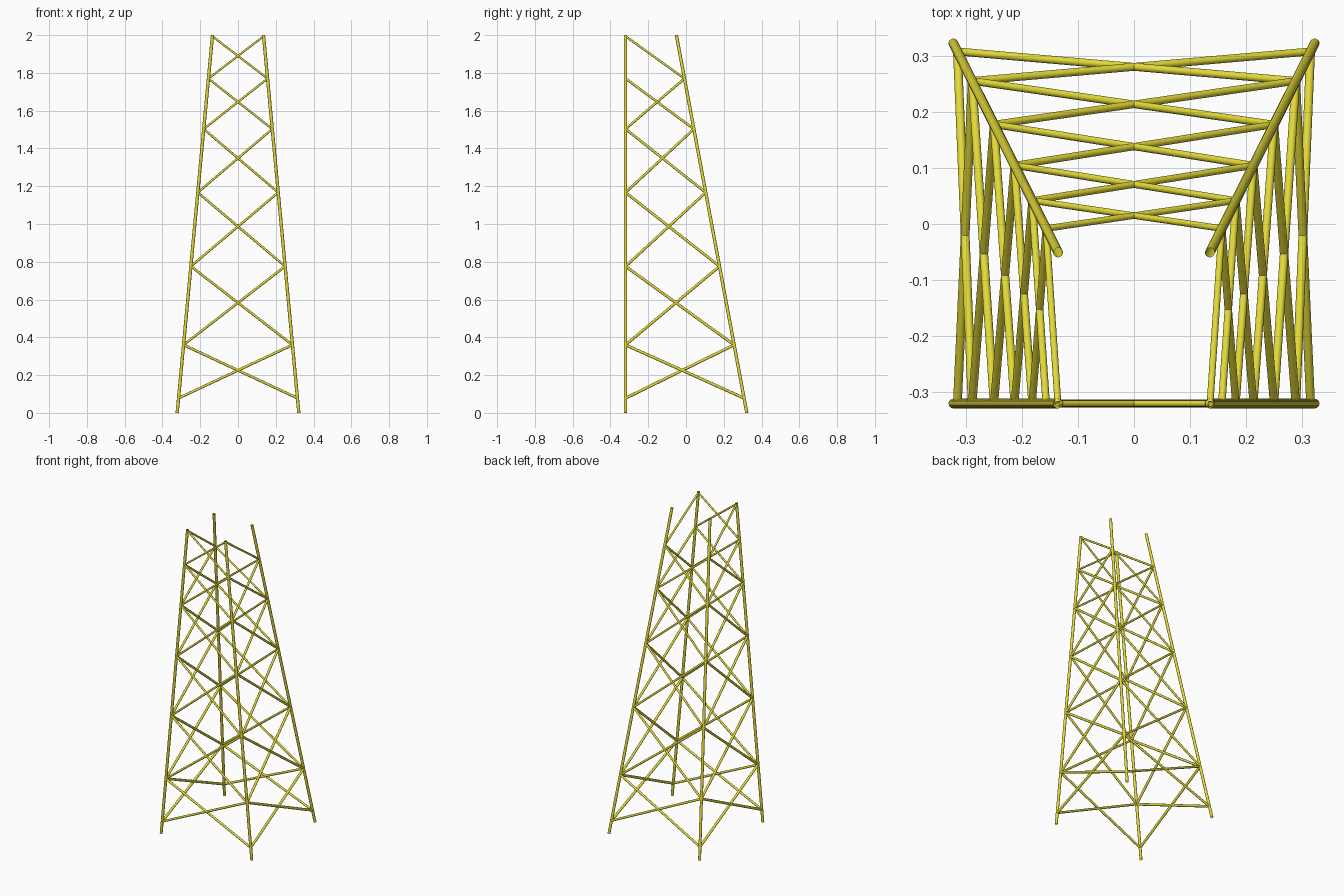
import bpy, bmesh
from mathutils import Vector, Matrix

cube = bpy.data.objects.get("Cube")
if cube:
    bpy.data.objects.remove(cube)

paint = bpy.data.materials.new("yellow paint")
paint.use_nodes = True
YELLOW = (0.77, 0.7, 0.04, 1)
paint.diffuse_color = YELLOW
paint.node_tree.nodes["Principled BSDF"].inputs["Base Color"].default_value = YELLOW

HEIGHT = 2.0
LEVELS = [0.078, 0.36, 0.776, 1.167, 1.503, 1.77, 1.994]  # brace joints
LEG_RADIUS = 0.0086


def leg_point(side, back, z):
    """Point on a leg axis: side is -1 or 1, back is True for the raked legs."""
    t = z / HEIGHT
    x = side * (0.322 - 0.187 * t)
    y = 0.322 - 0.373 * t if back else -0.32
    return Vector((x, y, z))


def add_tube(bm, a, b, radius):
    """Open-ended round tube from a to b."""
    axis = b - a
    turn = axis.to_track_quat('Z', 'Y').to_matrix().to_4x4()
    bmesh.ops.create_cone(bm, cap_ends=False, segments=16, radius1=radius, radius2=radius,
                          depth=axis.length, matrix=Matrix.Translation((a + b) / 2) @ turn)


def tube_object(name, tubes):
    bm = bmesh.new()
    for a, b, radius in tubes:
        add_tube(bm, a, b, radius)
    mesh = bpy.data.meshes.new(name)
    bm.to_mesh(mesh)
    bm.free()
    mesh.materials.append(paint)
    obj = bpy.data.objects.new(name, mesh)
    bpy.context.collection.objects.link(obj)
    bpy.ops.object.select_all(action='DESELECT')
    obj.select_set(True)
    bpy.context.view_layer.objects.active = obj
    bpy.ops.object.shade_smooth_by_angle()


def braces(leg_a, leg_b, bays, radius):
    """Crossed diagonals between two legs, slimmer towards the top."""
    tubes = []
    for i in range(bays):
        low, high = LEVELS[i], LEVELS[i + 1]
        r = radius - 0.0003 * i
        tubes.append((leg_point(*leg_a, low), leg_point(*leg_b, high), r))
        tubes.append((leg_point(*leg_b, low), leg_point(*leg_a, high), r))
    return tubes


# Legs: front pair upright in depth, back pair raked forward
for side, side_name in ((-1, "right"), (1, "left")):
    for back, depth_name in ((False, "front"), (True, "back")):
        tube_object(f"{depth_name}_{side_name}_leg",
                    [(leg_point(side, back, 0), leg_point(side, back, HEIGHT), LEG_RADIUS)])

# Front and back lattice; the back has no brace in the top bay
tube_object("front_braces", braces((-1, False), (1, False), 6, 0.007))
tube_object("back_braces", braces((-1, True), (1, True), 5, 0.007))

# Side lattices, with a single diagonal in the top bay
for side, side_name in ((-1, "right"), (1, "left")):
    tubes = braces((side, False), (side, True), 5, 0.0078)
    tubes.append((leg_point(side, True, LEVELS[5]), leg_point(side, False, LEVELS[6]), 0.006))
    tube_object(f"{side_name}_side_braces", tubes)
